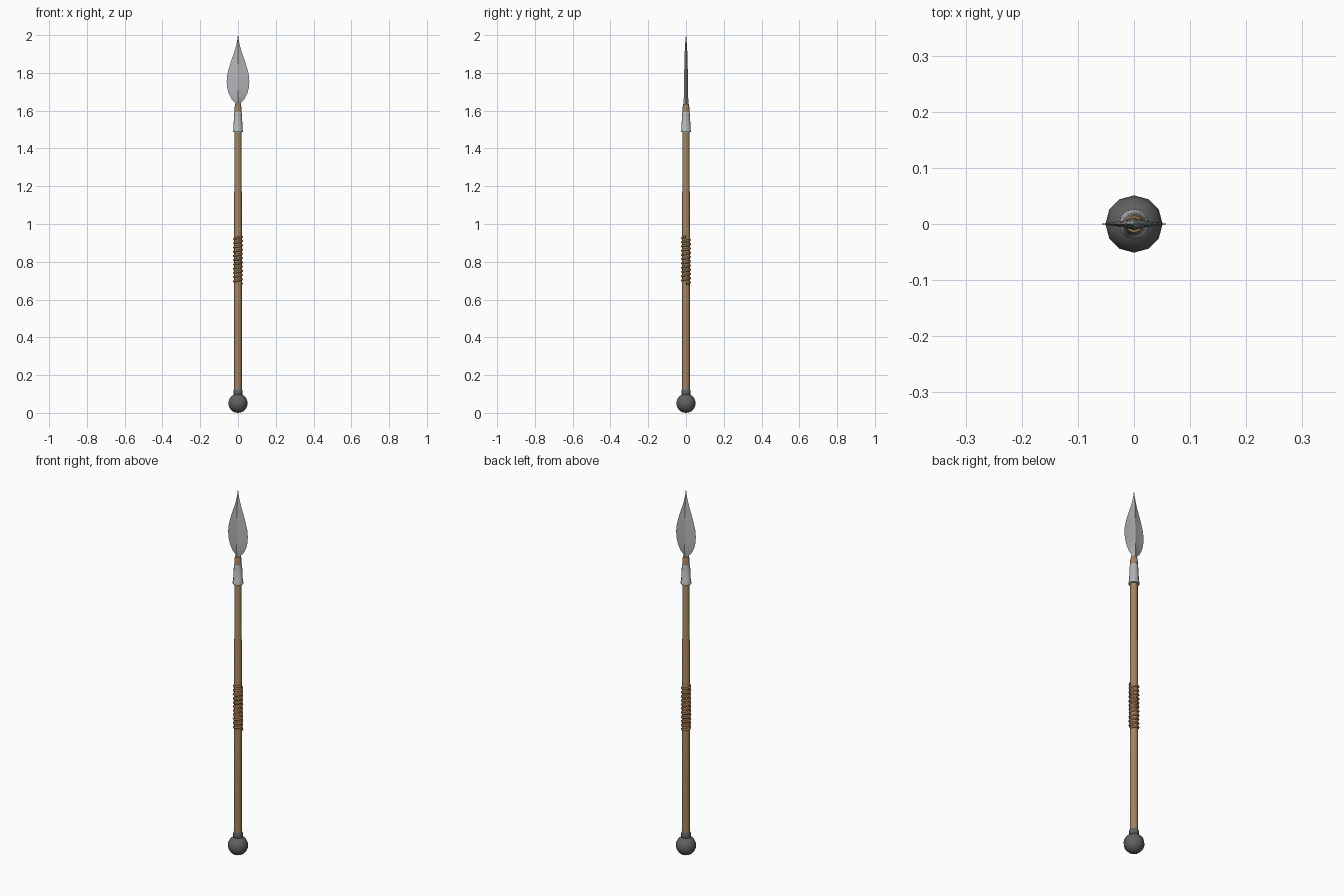
import bpy, bmesh, math

if "Cube" in bpy.data.objects:
    bpy.data.objects.remove(bpy.data.objects["Cube"])


def material(name, rgb):
    m = bpy.data.materials.new(name)
    m.diffuse_color = (*rgb, 1)
    m.use_nodes = True
    m.node_tree.nodes["Principled BSDF"].inputs["Base Color"].default_value = m.diffuse_color
    return m


wood = material("wood", (0.36, 0.23, 0.12))
leather = material("leather", (0.25, 0.13, 0.07))
steel = material("steel", (0.45, 0.46, 0.48))
iron = material("dark_iron", (0.12, 0.12, 0.12))


def loft(name, rings, mat, angle=40):
    """Skin a stack of equal-sized point rings and cap both ends."""
    bm = bmesh.new()
    loops = [[bm.verts.new(p) for p in r] for r in rings]
    n = len(loops[0])
    for a, b in zip(loops, loops[1:]):
        for i in range(n):
            j = (i + 1) % n
            bm.faces.new((a[i], a[j], b[j], b[i]))
    bm.faces.new(loops[0][::-1])
    bm.faces.new(loops[-1])
    bmesh.ops.recalc_face_normals(bm, faces=bm.faces)
    me = bpy.data.meshes.new(name)
    bm.to_mesh(me)
    bm.free()
    ob = bpy.data.objects.new(name, me)
    bpy.context.collection.objects.link(ob)
    me.materials.append(mat)
    bpy.ops.object.select_all(action='DESELECT')
    ob.select_set(True)
    bpy.context.view_layer.objects.active = ob
    bpy.ops.object.shade_smooth_by_angle(angle=math.radians(angle))
    return ob


def lathe(name, profile, mat, sides=12, angle=40):
    """Turn (radius, z) points around the z axis."""
    steps = [i * math.tau / sides for i in range(sides)]
    return loft(name, [[(r * math.cos(a), r * math.sin(a), z) for a in steps]
                       for r, z in profile], mat, angle)


# Wooden pole, slightly slimmer toward the head
lathe("shaft", [(0.0205, 0.08), (0.0205, 1.17), (0.0185, 1.18), (0.0185, 1.615),
                (0.015, 1.635)], wood)

# Round counterweight and its neck ring
R = 0.051
lathe("pommel_ball", [(max(R * math.sin(i * math.pi / 10), 0.001),
                       R - R * math.cos(i * math.pi / 10)) for i in range(11)], iron)
lathe("pommel_neck", [(0.02, 0.09), (0.024, 0.1), (0.024, 0.119), (0.021, 0.125)], iron)

# Tapered metal collar with a rolled lower rim
lathe("collar", [(0.019, 1.486), (0.027, 1.486), (0.027, 1.496), (0.0245, 1.5),
                 (0.0205, 1.585), (0.0185, 1.592)], steel)

# Leather cord wound round the grip
turns, per, z0, z1 = 11, 12, 0.685, 0.932
curve = bpy.data.curves.new("grip_wrap", 'CURVE')
curve.dimensions = '3D'
curve.bevel_depth = 0.007
curve.bevel_resolution = 1
curve.use_fill_caps = True
spline = curve.splines.new('POLY')
count = turns * per
spline.points.add(count)
for i, p in enumerate(spline.points):
    a = i * math.tau / per
    p.co = (0.0195 * math.cos(a), 0.0195 * math.sin(a), z0 + (z1 - z0) * i / count, 1)
curve.materials.append(leather)
bpy.context.collection.objects.link(bpy.data.objects.new("grip_wrap", curve))

# Leaf-shaped blade: (z, half width, half thickness at the ridge)
leaf = [(1.625, 0.011, 0.012), (1.645, 0.018, 0.012), (1.66, 0.034, 0.012),
        (1.69, 0.049, 0.0115), (1.72, 0.057, 0.011), (1.755, 0.06, 0.0105),
        (1.79, 0.057, 0.010), (1.83, 0.047, 0.009), (1.87, 0.034, 0.008),
        (1.91, 0.020, 0.007), (1.945, 0.010, 0.005), (1.975, 0.004, 0.003),
        (2.0, 0.0006, 0.0006)]
section = [(1, 0), (0.3, 0.55), (0, 1), (-0.3, 0.55),
           (-1, 0), (-0.3, -0.55), (0, -1), (0.3, -0.55)]
loft("blade", [[(w * x, t * y, z) for x, y in section] for z, w, t in leaf], steel, 25)
